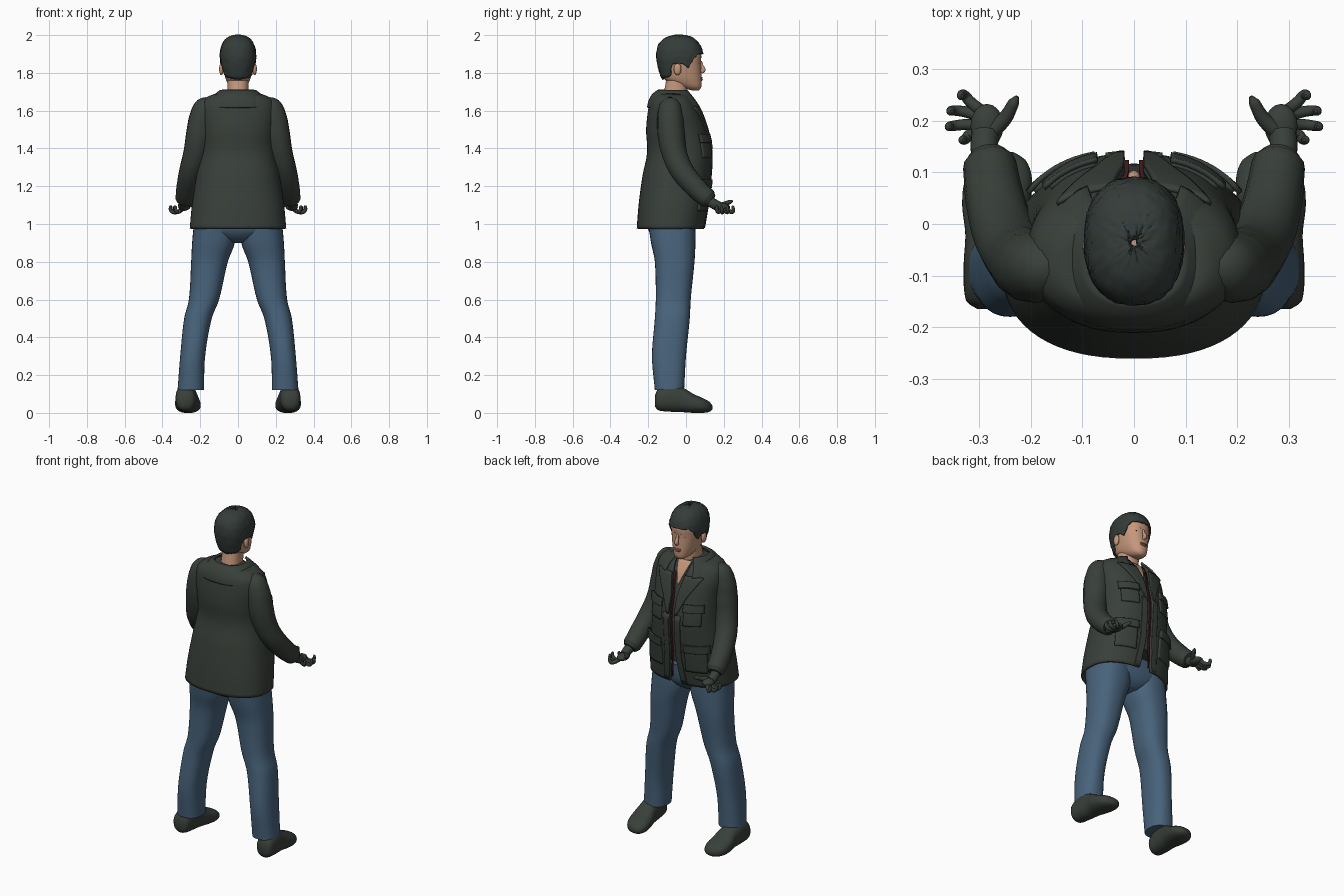
import bpy, bmesh, math, random
from mathutils import Vector

random.seed(4)
if "Cube" in bpy.data.objects:
    bpy.data.objects.remove(bpy.data.objects["Cube"])

POWER = 0.85
SIDES = (("left", 1), ("right", -1))


def material(name, r, g, b):
    m = bpy.data.materials.new(name)
    m.use_nodes = True
    m.diffuse_color = (r, g, b, 1)
    bsdf = m.node_tree.nodes["Principled BSDF"]
    bsdf.inputs["Base Color"].default_value = (r, g, b, 1)
    bsdf.inputs["Roughness"].default_value = 0.8
    return m


CLOTH = material("dark_green_cloth", 0.04, 0.05, 0.041)
HAIR = material("dark_hair", 0.034, 0.045, 0.04)
DENIM = material("blue_denim", 0.065, 0.125, 0.2)
SKIN = material("skin", 0.56, 0.31, 0.2)
LIPS = material("lips", 0.38, 0.17, 0.12)
GREY = material("light_grey", 0.42, 0.4, 0.39)
MAROON = material("maroon_lining", 0.09, 0.015, 0.02)


def finish(name, mesh, mats, angle=50):
    ob = bpy.data.objects.new(name, mesh)
    bpy.context.collection.objects.link(ob)
    mesh.materials.clear()
    for m in mats:
        mesh.materials.append(m)
    bpy.ops.object.select_all(action="DESELECT")
    ob.select_set(True)
    bpy.context.view_layer.objects.active = ob
    bpy.ops.object.shade_smooth_by_angle(angle=math.radians(angle))
    return ob


def section(secs, s):
    """Smoothly interpolate (centre x, half width, low, high) at station s."""
    s = min(max(s, secs[0][0]), secs[-1][0])
    i = max(k for k in range(len(secs) - 1) if secs[k][0] <= s)
    a, b = secs[i], secs[i + 1]
    p, n = secs[max(i - 1, 0)], secs[min(i + 2, len(secs) - 1)]
    h = b[0] - a[0]
    f = (s - a[0]) / h
    out = []
    for k in range(1, 5):
        ma = (b[k] - p[k]) / (b[0] - p[0]) * h
        mb = (n[k] - a[k]) / (n[0] - a[0]) * h
        out.append((2*f**3 - 3*f*f + 1) * a[k] + (f**3 - 2*f*f + f) * ma
                   + (3*f*f - 2*f**3) * b[k] + (f**3 - f*f) * mb)
    return out


def point(secs, t, s, off):
    cx, rx, lo, hi = section(secs, s)
    c, d = math.sin(t), math.cos(t)
    x = cx + (rx + off) * math.copysign(abs(c) ** POWER, c)
    y = (lo + hi) / 2 + ((hi - lo) / 2 + off) * math.copysign(abs(d) ** POWER, d)
    return Vector((x, y, s))


def angle_at(secs, x, s):
    rx = section(secs, s)[1]
    return math.copysign(math.asin(min(1, abs(x) / rx) ** (1 / POWER)), x)


def sheet(name, secs, fn, mats, nu=32, nv=24, off=0, thick=0, cap=False,
          side=1, lying=False, rule=None, jitter=0):
    """Grid over a lofted surface; fn maps (u, v) to (angle, station)."""
    bm = bmesh.new()
    grid = []
    for j in range(nv + 1):
        row = []
        for i in range(nu + 1):
            t, s = fn(i / nu, j / nv)
            p = point(secs, t, s, off)
            if lying:
                p = Vector((p.x, p.z, p.y))
            row.append(bm.verts.new((p.x * side, p.y, p.z)))
        grid.append(row)
    for j in range(nv):
        for i in range(nu):
            bm.faces.new((grid[j][i], grid[j][i+1], grid[j+1][i+1], grid[j+1][i]))
    bmesh.ops.remove_doubles(bm, verts=bm.verts, dist=0.0002)
    if cap:
        bmesh.ops.holes_fill(bm, edges=[e for e in bm.edges if e.is_boundary])
    bmesh.ops.recalc_face_normals(bm, faces=bm.faces)
    for v in bm.verts:
        v.co += Vector([random.uniform(-jitter, jitter) for _ in range(3)])
    for f in bm.faces:
        f.material_index = rule(f.calc_center_median()) if rule else 0
    mesh = bpy.data.meshes.new(name)
    bm.to_mesh(mesh)
    bm.free()
    ob = finish(name, mesh, mats)
    if thick:
        mod = ob.modifiers.new("thickness", "SOLIDIFY")
        mod.thickness, mod.offset = thick, 0
    return ob


def loft(name, secs, mats, **kw):
    a, b = secs[0][0], secs[-1][0]
    return sheet(name, secs, lambda u, v: (u * math.tau, a + (b - a) * v), mats, cap=True, **kw)


def tube(name, pts, mat, side=1):
    """Rounded limb along (x, y, z, radius) points."""
    cu = bpy.data.curves.new(name, "CURVE")
    cu.dimensions, cu.bevel_depth, cu.bevel_resolution = "3D", 1, 5
    cu.use_fill_caps, cu.resolution_u = True, 6
    sp = cu.splines.new("BEZIER")
    sp.bezier_points.add(len(pts) - 1)
    for bp, (x, y, z, r) in zip(sp.bezier_points, pts):
        bp.co, bp.radius = (x * side, y, z), r
        bp.handle_left_type = bp.handle_right_type = "AUTO"
    tmp = bpy.data.objects.new("temporary", cu)
    bpy.context.collection.objects.link(tmp)
    dg = bpy.context.evaluated_depsgraph_get()
    mesh = bpy.data.meshes.new_from_object(tmp.evaluated_get(dg))
    bpy.data.objects.remove(tmp)
    return finish(name, mesh, [mat])


def ball(name, loc, size, mat):
    bm = bmesh.new()
    bmesh.ops.create_uvsphere(bm, u_segments=16, v_segments=10, radius=1)
    for v in bm.verts:
        v.co = Vector([c * k + o for c, k, o in zip(v.co, size, loc)])
    mesh = bpy.data.meshes.new(name)
    bm.to_mesh(mesh)
    bm.free()
    return finish(name, mesh, [mat])


# Jacket body, open down the chest
TORSO = [(0.975, 0, 0.25, -0.255, 0.09), (1.1, 0, 0.238, -0.245, 0.11),
         (1.25, 0, 0.215, -0.225, 0.125), (1.38, 0, 0.195, -0.2, 0.13),
         (1.5, 0, 0.195, -0.205, 0.105), (1.6, 0, 0.2, -0.195, 0.07),
         (1.66, 0, 0.175, -0.18, 0.035), (1.695, 0, 0.09, -0.15, 0.005)]


def gap(s):
    return 0.018 + 0.12 * max(0, 1.15 - s) + 0.2 * max(0, s - 1.5)


def jacket_map(u, v):
    s = 0.975 + 0.715 * v
    g = angle_at(TORSO, gap(s), s)
    return g + (math.tau - 2 * g) * u, s


sheet("jacket_body", TORSO, jacket_map, [CLOTH], nu=64, nv=40, thick=0.012)
loft("shirt", [r for r in TORSO if r[0] > 1], [CLOTH], off=-0.014)


def panel(name, side, x0, x1, z0, z1, off, thick=0.01, mat=CLOTH):
    """Cloth panel on the chest; the x limits are functions of height."""
    def fn(u, v):
        s = z0 + (z1 - z0) * v
        return angle_at(TORSO, x0(s) + (x1(s) - x0(s)) * u, s), s
    sheet(name, TORSO, fn, [mat], nu=10, nv=12, off=off, thick=thick, side=side)


for label, sg in SIDES:
    panel(label + "_lapel", sg, gap, lambda s: gap(s) + 0.012 + 0.4 * (s - 1.4),
          1.4, 1.62, 0.01)
    panel(label + "_front_placket", sg, gap, lambda s: gap(s) + 0.035, 0.98, 1.4, 0.006)
    panel(label + "_lining_edge", sg, lambda s: gap(s) - 0.008, gap, 1.0, 1.62, -0.01, 0.006, MAROON)
    for part, a, b, z0, z1 in (("chest", 0.07, 0.155, 1.35, 1.47),
                               ("waist", 0.075, 0.185, 1.07, 1.23)):
        panel(f"{label}_{part}_pocket", sg, lambda s: a, lambda s: b, z0, z1, 0.008, 0.012)
        panel(f"{label}_{part}_flap", sg, lambda s: a - 0.005, lambda s: b + 0.005,
              z1 - 0.04, z1 + 0.005, 0.018)
panel("bare_chest", 1, lambda s: -0.35 * (s - 1.55), lambda s: 0.35 * (s - 1.55),
      1.56, 1.68, -0.011, 0.004, SKIN)

# Folded collar
COLLAR = [(1.615, 0, 0.165, -0.2, 0.085), (1.65, 0, 0.15, -0.192, 0.06),
          (1.685, 0, 0.115, -0.172, 0.03), (1.705, 0, 0.09, -0.145, 0.01)]
sheet("collar", COLLAR, lambda u, v: (0.5 + (math.tau - 1) * u, 1.615 + 0.09 * v),
      [CLOTH], nu=40, nv=10, thick=0.014)

# Jeans
loft("jeans_hips", [(0.9, 0, 0.05, -0.13, 0.0), (0.925, 0, 0.13, -0.17, 0.03),
                    (0.97, 0, 0.232, -0.2, 0.05), (1.06, 0, 0.225, -0.21, 0.06)], [DENIM])
LEG = [(0.12, 0.25, 0.07, -0.165, -0.01), (0.3, 0.24, 0.066, -0.18, 0.0),
       (0.5, 0.212, 0.073, -0.165, 0.02), (0.6, 0.18, 0.08, -0.16, 0.025),
       (0.8, 0.151, 0.097, -0.165, 0.045), (0.9, 0.13, 0.113, -0.185, 0.05),
       (1.0, 0.122, 0.112, -0.2, 0.05)]

# Shoes: dark sole and heel, light upper
SHOE = [(-0.165, 0.278, 0.025, 0.035, 0.09), (-0.15, 0.278, 0.047, 0.015, 0.125),
        (-0.08, 0.275, 0.055, 0.006, 0.15), (-0.02, 0.27, 0.057, 0.004, 0.135),
        (0.04, 0.267, 0.066, 0.0, 0.1), (0.09, 0.262, 0.064, 0.0, 0.078),
        (0.125, 0.256, 0.045, 0.006, 0.058), (0.14, 0.25, 0.015, 0.018, 0.038)]


def shoe_rule(c):
    return 0 if c.z < 0.024 or c.y < -0.08 + (c.z - 0.045) * 0.67 else 1


FINGERS = {"index": (0.215, -0.335, 0.248), "middle": (0.2, -0.355, 0.218),
           "ring": (0.185, -0.358, 0.188), "little": (0.172, -0.332, 0.163)}

for label, sg in SIDES:
    loft(label + "_jeans_leg", LEG, [DENIM], side=sg, nv=36)
    loft(label + "_shoe", SHOE, [CLOTH, GREY], side=sg, lying=True, nu=48, nv=40, rule=shoe_rule)
    # Sleeve and cuff
    tube(label + "_sleeve", [(0.13, -0.08, 1.635, 0.035), (0.17, -0.083, 1.615, 0.062),
         (0.19, -0.083, 1.56, 0.07), (0.205, -0.078, 1.47, 0.072), (0.225, -0.06, 1.37, 0.066),
         (0.25, -0.02, 1.28, 0.062), (0.27, 0.05, 1.195, 0.057),
         (0.28, 0.115, 1.135, 0.052), (0.283, 0.132, 1.122, 0.038)], CLOTH, sg)
    # Gloved hand, palm up
    tube(label + "_wrist", [(0.28, 0.1, 1.135, 0.028), (0.29, 0.15, 1.105, 0.027),
         (0.288, 0.175, 1.092, 0.027)], CLOTH, sg)
    ball(label + "_palm", (0.285 * sg, 0.19, 1.09), (0.032, 0.043, 0.02), CLOTH)
    for finger, (y0, x1, y1) in FINGERS.items():
        tube(f"{label}_{finger}_finger", [(0.29, y0, 1.085, 0.012),
             (0.318, (y0 + y1) / 2 + 0.006, 1.064, 0.011), (-x1 - 0.006, y1 + 0.002, 1.068, 0.01),
             (-x1, y1, 1.092, 0.008), (-x1 - 0.002, y1, 1.098, 0.003)], CLOTH, sg)
    tube(label + "_thumb", [(0.275, 0.18, 1.095, 0.016), (0.25, 0.205, 1.105, 0.014),
         (0.233, 0.235, 1.118, 0.011), (0.226, 0.247, 1.122, 0.004)], CLOTH, sg)

# Neck and head
loft("neck", [(1.6, 0, 0.075, -0.14, 0.01), (1.68, 0, 0.057, -0.12, 0.005),
              (1.79, 0, 0.055, -0.1, 0.015)], [SKIN])
HEAD = [(1.708, 0, 0.022, 0.025, 0.072), (1.722, 0, 0.044, -0.02, 0.084),
        (1.76, 0, 0.066, -0.11, 0.087), (1.8, 0, 0.077, -0.133, 0.085),
        (1.85, 0, 0.086, -0.146, 0.083), (1.9, 0, 0.089, -0.15, 0.084),
        (1.95, 0, 0.078, -0.138, 0.066), (1.98, 0, 0.056, -0.108, 0.036),
        (1.994, 0, 0.028, -0.072, 0.0), (1.998, 0, 0.004, -0.04, -0.032)]
loft("head", HEAD[:-2], [SKIN], nu=40, nv=36, off=-0.004)

# Short hair cap with a shaped hairline
HAIRLINE = [(0, 1.9), (0.7, 1.9), (1.0, 1.875), (1.25, 1.825), (1.5, 1.85),
            (1.9, 1.845), (2.1, 1.78), (3.15, 1.765)]


def hair_map(u, v):
    t = u * math.tau
    a = min(t, math.tau - t)
    for (a0, z0), (a1, z1) in zip(HAIRLINE, HAIRLINE[1:]):
        if a0 <= a <= a1:
            low = z0 + (z1 - z0) * (a - a0) / (a1 - a0)
    return t, low + (1.998 - low) * math.sin(v * math.pi / 2)


sheet("hair", HEAD, hair_map, [HAIR], nu=64, nv=24, off=0.003, thick=0.008, jitter=0.0018)

# Face
tube("nose", [(0, 0.078, 1.862, 0.006), (0, 0.085, 1.835, 0.009),
              (0, 0.092, 1.815, 0.012), (0, 0.08, 1.802, 0.008)], SKIN)
ball("upper_lip", (0, 0.081, 1.773), (0.024, 0.008, 0.005), LIPS)
ball("lower_lip", (0, 0.081, 1.764), (0.02, 0.008, 0.006), LIPS)
for label, sg in SIDES:
    ball(label + "_eye", (0.033 * sg, 0.066, 1.848), (0.013, 0.006, 0.004), HAIR)
    tube(label + "_eyebrow", [(0.015, 0.077, 1.866, 0.003), (0.034, 0.069, 1.871, 0.004),
                              (0.052, 0.053, 1.865, 0.002)], HAIR, sg)
    ball(label + "_ear", (0.088 * sg, -0.045, 1.82), (0.012, 0.02, 0.032), SKIN)
